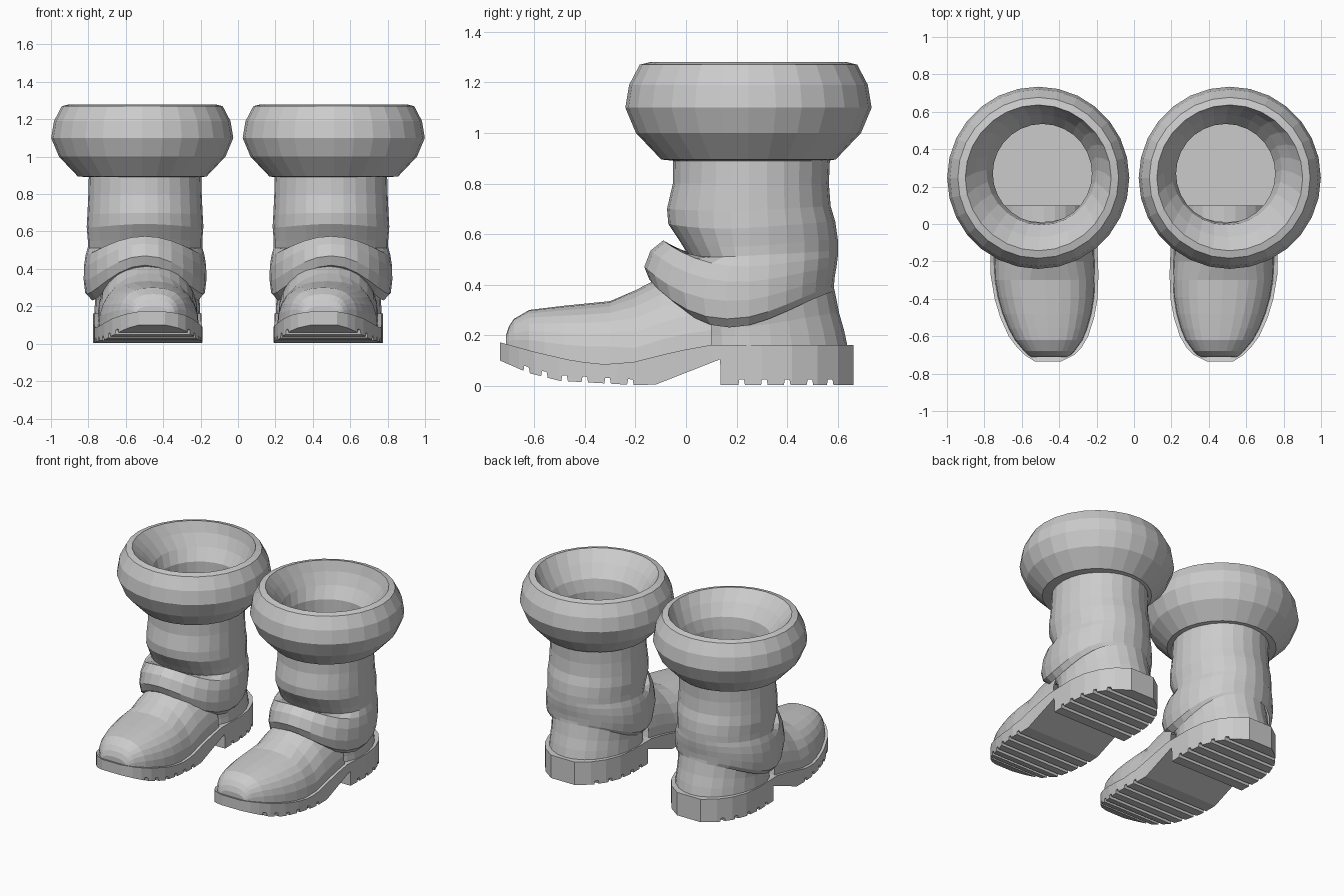
import bpy, bmesh, math

if "Cube" in bpy.data.objects:
    bpy.data.objects.remove(bpy.data.objects["Cube"])

grey = bpy.data.materials.new("light grey")
grey.diffuse_color = (0.6, 0.6, 0.6, 1)
grey.use_nodes = True
grey.node_tree.nodes["Principled BSDF"].inputs["Base Color"].default_value = grey.diffuse_color


def lerp(table, y, col=1):
    """Piecewise linear lookup in rows of (y, a, b, ...)."""
    if y <= table[0][0]:
        return table[0][col]
    for a, b in zip(table, table[1:]):
        if y <= b[0]:
            t = (y - a[0]) / (b[0] - a[0])
            return a[col] + t * (b[col] - a[col])
    return table[-1][col]


def loft(name, rings, caps=(False, False), closed=False):
    """Skin a list of point rings and mirror the part to the other boot."""
    bm = bmesh.new()
    vs = [[bm.verts.new(p) for p in r] for r in rings]
    n = len(vs[0])
    pairs = list(zip(vs, vs[1:]))
    if closed:
        pairs.append((vs[-1], vs[0]))
    for a, b in pairs:
        for i in range(n):
            j = (i + 1) % n
            bm.faces.new((a[i], a[j], b[j], b[i]))
    if caps[0]:
        bm.faces.new(vs[0])
    if caps[1]:
        bm.faces.new(vs[-1])
    bmesh.ops.recalc_face_normals(bm, faces=bm.faces)
    me = bpy.data.meshes.new(name)
    bm.to_mesh(me)
    bm.free()
    me.materials.append(grey)
    ob = bpy.data.objects.new(name, me)
    bpy.context.collection.objects.link(ob)
    m = ob.modifiers.new("other boot", 'MIRROR')
    m.use_mirror_merge = False
    return ob


N = 28
ANG = [2 * math.pi * i / N for i in range(N)]

# Padded cuff: closed ring profile (radius, z, centre x, centre y)
cuff = [(.305, .89, .50, .255), (.345, .895, .512, .247), (.445, 1.0, .512, .247),
        (.487, 1.10, .512, .247), (.472, 1.19, .512, .247), (.43, 1.27, .512, .247),
        (.39, 1.28, .512, .247), (.345, 1.21, .505, .275), (.295, 1.13, .495, .29),
        (.265, 1.05, .49, .27), (.265, .91, .49, .27)]
loft("cuff", [[(cx + r * math.sin(a), cy - r * math.cos(a), z) for a in ANG]
              for r, z, cx, cy in cuff], closed=True)


# Leg rings: front y, front z, back y, back z, half width, droop of the sides
def leg_ring(yf, zf, yb, zb, hw, droop, cx=.497):
    ring = []
    for a in ANG:
        c = math.cos(a)
        y = .25 - c * ((.25 - yf) if c > 0 else (yb - .25))
        z = zb + (zf - zb) * (1 + c) / 2 - droop * (1 - c * c) * (1 + .6 * c)
        ring.append((cx + hw * math.sin(a), y, z))
    return ring


leg = [(-.05, .92, .57, .92, .30, 0), (-.052, .80, .565, .80, .303, 0),
       (-.075, .70, .572, .71, .308, .01), (-.07, .64, .59, .65, .312, .02),
       (-.02, .565, .60, .58, .306, .02), (.01, .515, .60, .535, .306, .01),
       (-.09, .575, .60, .51, .318, .07), (-.14, .535, .595, .47, .327, .09),
       (-.165, .47, .588, .43, .328, .11), (-.145, .42, .585, .395, .32, .135),
       (-.10, .395, .587, .375, .29, .145)]
loft("slouched_leg", [leg_ring(*r) for r in leg])

# Heel counter below the slouched leg
ankle = [(-.06, .40, .587, .38, .285, .12), (-.01, .30, .605, .29, .28, .06),
         (0, .22, .625, .22, .281, .02), (0, .15, .64, .15, .284, 0)]
loft("heel_counter", [leg_ring(*r, cx=.485) for r in ankle])

# Footprint: y, inner x, outer x
foot_print = [(-.735, .39, .53), (-.70, .32, .585), (-.66, .28, .625), (-.60, .245, .67),
              (-.50, .213, .715), (-.40, .195, .745), (-.27, .19, .767), (-.1, .197, .768),
              (.1, .197, .768), (.3, .195, .775), (.42, .21, .76), (.52, .25, .72),
              (.60, .31, .66), (.662, .395, .575)]
welt_z = [(-.735, .172), (-.6, .135), (-.45, .10), (-.33, .085), (-.2, .095),
          (-.05, .135), (.1, .162), (.66, .162)]
under_z = [(-.735, .10), (-.62, .05), (-.5, .02), (-.2, .003), (-.12, .005),
           (.135, .105), (.136, .003), (.66, .003)]

# Sole with cross grooves in tread and heel
grooves = [-.63, -.56, -.48, -.40, -.31, -.22, .22, .31, .40, .49, .57]
stations = [(r[0], 0) for r in foot_print] + [(-.12, 0), (0, 0), (.135, 0), (.137, 0)]
for g in grooves:
    stations += [(g - .013, 0), (g - .009, .022), (g + .009, .022), (g + .013, 0)]
rings = []
for y, cut in sorted(stations):
    x0, x1 = lerp(foot_print, y), lerp(foot_print, y, 2)
    b, t = lerp(under_z, y), lerp(welt_z, y)
    in_groove = any(abs(y - g) < .0125 for g in grooves)
    b += .022 if in_groove else 0
    rings.append([(x0, y, b), (x1, y, b), (x1, y, t), (x0, y, t)])
loft("sole", rings, caps=(True, True))

# Foot upper: arched cross sections from toe to instep
top_z = [(-.712, .20), (-.70, .235), (-.68, .265), (-.62, .30), (-.5, .315), (-.3, .335),
         (-.2, .378), (-.1, .43), (.0, .46), (.1, .46)]
rings = []
for y in (-.712, -.70, -.68, -.62, -.56, -.48, -.39, -.3, -.2, -.1, 0, .1):
    x0, x1 = lerp(foot_print, y) + .018, lerp(foot_print, y, 2) - .018
    cx, hw = (x0 + x1) / 2, (x1 - x0) / 2
    b, t = lerp(welt_z, y) - .01, lerp(top_z, y)
    p = .8 if y < -.25 else 1.0
    ring = []
    for i in range(15):
        a = math.pi * i / 14
        c, s = math.cos(a), max(math.sin(a), 0)
        ring.append((cx + hw * math.copysign(abs(c) ** p, c), y, b + (t - b) * s ** p))
    rings.append(ring)
loft("foot_upper", rings, caps=(True, False))
